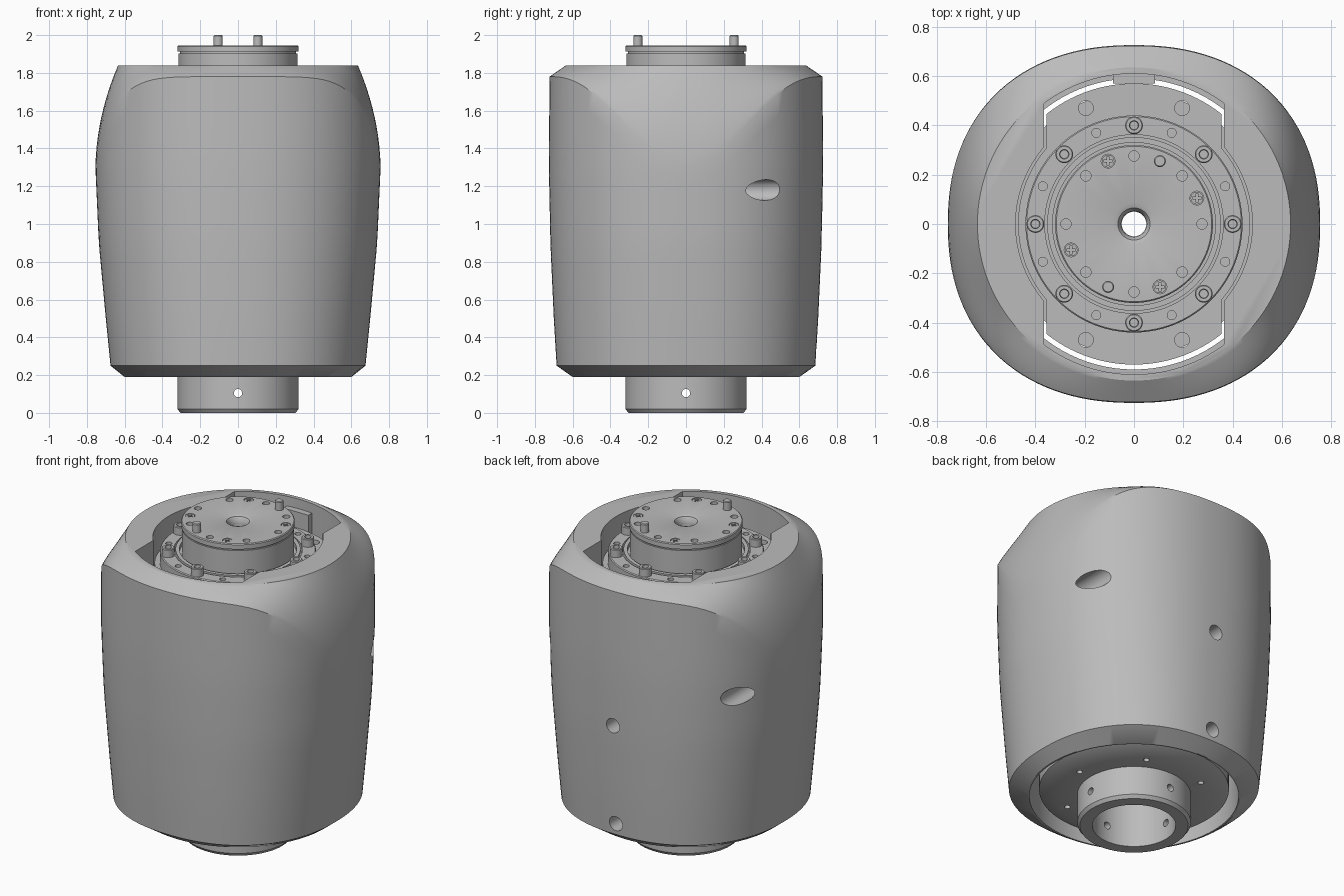
import bpy, bmesh, math
from math import sin, cos, pi, radians
from mathutils import Matrix, Vector

if "Cube" in bpy.data.objects:
    bpy.data.objects.remove(bpy.data.objects["Cube"], do_unlink=True)

grey = bpy.data.materials.new("machined_grey")
grey.use_nodes = True
grey.diffuse_color = (0.5, 0.5, 0.5, 1)
grey.node_tree.nodes["Principled BSDF"].inputs["Base Color"].default_value = (0.5, 0.5, 0.5, 1)


def make(name, bm):
    bmesh.ops.recalc_face_normals(bm, faces=bm.faces)
    mesh = bpy.data.meshes.new(name)
    bm.to_mesh(mesh)
    bm.free()
    mesh.materials.append(grey)
    obj = bpy.data.objects.new(name, mesh)
    bpy.context.collection.objects.link(obj)
    return obj


def activate(obj):
    bpy.ops.object.select_all(action='DESELECT')
    obj.select_set(True)
    bpy.context.view_layer.objects.active = obj


def smooth(obj, angle=30):
    activate(obj)
    bpy.ops.object.shade_smooth_by_angle(angle=radians(angle))


def cut(obj, bm):
    cutter = make("cutter", bm)
    cutter.hide_render = True
    mod = obj.modifiers.new("cut", 'BOOLEAN')
    mod.operation = 'DIFFERENCE'
    mod.solver = 'EXACT'
    mod.object = cutter
    activate(obj)
    bpy.ops.object.modifier_apply(modifier=mod.name)
    bpy.data.objects.remove(cutter, do_unlink=True)


def rod(bm, start, end, radius, sides=24):
    a, b = Vector(start), Vector(end)
    turn = (b - a).to_track_quat('Z', 'Y').to_matrix().to_4x4()
    bmesh.ops.create_cone(bm, cap_ends=True, segments=sides, radius1=radius, radius2=radius,
                          depth=(b - a).length, matrix=Matrix.Translation((a + b) / 2) @ turn)


def rods(spots, z0, z1, radius, bm=None):
    bm = bm or bmesh.new()
    for x, y in spots:
        rod(bm, (x, y, z0), (x, y, z1), radius)
    return bm


def around(radius, count, start=0):
    return [(radius * cos(radians(start) + 2 * pi * i / count),
             radius * sin(radians(start) + 2 * pi * i / count)) for i in range(count)]


def loft(rings, close=False):
    bm = bmesh.new()
    loops = [[bm.verts.new(p) for p in ring] for ring in rings]
    n = len(loops[0])
    for low, high in zip(loops, loops[1:] + loops[:1] if close else loops[1:]):
        for i in range(n):
            j = (i + 1) % n
            bm.faces.new((low[i], low[j], high[j], high[i]))
    if not close:
        bm.faces.new(loops[0][::-1])
        bm.faces.new(loops[-1])
    return bm


def revolve(profile, sides=96, close=True):
    return loft([[(x, y, z) for x, y in around(r, sides)] for r, z in profile], close)


def flatted_disc(inner, outer, flat, z0, z1):
    """Disc of radius outer trimmed by two flats, joined with a smaller full disc."""
    angles = {2 * pi * i / 120 for i in range(120)}
    for r in (inner, outer):
        a = math.acos(flat / r)
        angles |= {a, pi - a, pi + a, 2 * pi - a}
    pts = []
    for a in sorted(angles):
        r = max(inner, min(outer, flat / max(abs(cos(a)), 1e-6)))
        pts.append((r * cos(a), r * sin(a)))
    return loft([[(x, y, z) for x, y in pts] for z in (z0, z1)])


# Housing: squarish oval sections with a creased chamfer up to a round top
SIZES = [(0.25, 0.675, 0.685), (0.5, 0.7, 0.7), (0.9, 0.737, 0.718),
         (1.3, 0.755, 0.726), (1.84, 0.755, 0.722)]
POWER = 2.25
SIDES = 128


def section_radius(a, z):
    for (z0, x0, y0), (z1, x1, y1) in zip(SIZES, SIZES[1:]):
        if z <= z1:
            break
    t = (z - z0) / (z1 - z0)
    w, d = x0 + (x1 - x0) * t, y0 + (y1 - y0) * t
    return (abs(cos(a) / w) ** POWER + abs(sin(a) / d) ** POWER) ** (-1 / POWER)


def housing_point(a, row, lower=12, upper=10):
    crease = 1.3 + 0.48 * (1 - abs(cos(a)) ** 6.5)
    if row <= lower:
        z = 0.25 + (crease - 0.25) * row / lower
        r = section_radius(a, z)
    else:
        t = (row - lower) / upper
        r0, r2, z2 = section_radius(a, crease), 0.635, 1.84
        r1 = (r0 + r2) / 2 + 0.055 * cos(a) ** 2
        r = r0 * (1 - t) ** 2 + 2 * r1 * t * (1 - t) + r2 * t * t
        z = crease + (z2 - crease) * t
    return (r * cos(a), r * sin(a), z)


turns = [2 * pi * i / SIDES for i in range(SIDES)]
rings = [[(0.6 * cos(a), 0.6 * sin(a), 0.19) for a in turns]]
rings += [[housing_point(a, row) for a in turns] for row in range(23)]
housing = make("housing", loft(rings))

# Housing cavity, shaped top opening and drilled holes
cavity = bmesh.new()
rod(cavity, (0, 0, 0), (0, 0, 1.55), 0.59, 96)
cut(housing, cavity)
cut(housing, flatted_disc(0.48, 0.61, 0.365, 1.45, 2))
drills = bmesh.new()
for z in (0.32, 0.94):
    rod(drills, (0, 0.5, z), (0, 0.9, z), 0.045, 32)
for side in (-1, 1):
    rod(drills, (side * 0.64, 0.12, 1.18), (side * 0.64, 0.9, 1.18), 0.055, 32)
cut(housing, drills)
smooth(housing)

# Core: hollow neck, lower flange, drum, screw ring and output hub in one turning
core = make("core", revolve([
    (0.235, 0), (0.305, 0), (0.32, 0.02), (0.32, 0.2), (0.457, 0.2), (0.535, 0.235),
    (0.535, 1.6), (0.44, 1.6), (0.44, 1.755), (0.435, 1.76), (0.362, 1.76), (0.362, 1.72),
    (0.352, 1.72), (0.352, 1.765), (0.33, 1.765), (0.33, 1.74), (0.316, 1.74),
    (0.316, 1.902), (0.308, 1.902), (0.308, 1.912), (0.32, 1.912), (0.32, 1.94),
    (0.315, 1.945), (0.085, 1.945), (0.065, 1.938), (0.053, 1.92), (0.05, 1.9),
    (0.05, 1), (0.235, 1)]))

neck_holes = bmesh.new()
for x, y in around(1, 4):
    rod(neck_holes, (x * 0.2, y * 0.2, 0.105), (x * 0.36, y * 0.36, 0.105), 0.022)
rods(around(0.4, 6), 0.15, 0.26, 0.017, neck_holes)
cut(core, neck_holes)

cross_spots = around(0.276, 4, 22.4)
hub_holes = rods(around(0.276, 8), 1.9, 2, 0.021)
rods(cross_spots, 1.93, 2, 0.028, hub_holes)
rods(around(0.4, 8, 22.5), 1.7, 1.8, 0.018, hub_holes)
cut(core, hub_holes)
smooth(core)

# Mounting plate with flats and four corner holes
plate = make("mounting_plate", flatted_disc(0.47, 0.57, 0.355, 1.59, 1.68))
bore = bmesh.new()
rod(bore, (0, 0, 1.5), (0, 0, 1.8), 0.425, 96)
cut(plate, bore)
cut(plate, rods([(x, y) for x in (-0.195, 0.195) for y in (-0.47, 0.47)], 1.5, 1.8, 0.03))
smooth(plate)

# Locating key between plate and housing
key = bmesh.new()
bmesh.ops.create_cube(key, size=1, matrix=Matrix.Translation((0, 0.59, 1.7))
                      @ Matrix.Diagonal((0.17, 0.04, 0.16, 1)))
make("locating_key", key)

# Socket screws around the ring
for i, (x, y) in enumerate(around(0.4, 8)):
    screw = make(f"socket_screw_{i + 1}", revolve(
        [(0.036, 1.75), (0.036, 1.806), (0.032, 1.81), (0.019, 1.81), (0.017, 1.785)], 24, False))
    screw.location = (x, y, 0)
    smooth(screw)

# Cross-head screws sunk in the hub
for i, (x, y) in enumerate(cross_spots):
    screw = make(f"cross_screw_{i + 1}", rods([(0, 0)], 1.92, 1.943, 0.0255))
    for size in ((0.036, 0.008), (0.008, 0.036)):
        slot = bmesh.new()
        bmesh.ops.create_cube(slot, size=1, matrix=Matrix.Translation((0, 0, 1.945))
                              @ Matrix.Diagonal((*size, 0.02, 1)))
        cut(screw, slot)
    screw.location = (x, y, 0)
    smooth(screw)

# Dowel pins standing on the hub
for i, side in enumerate((-1, 1)):
    pin = make(f"dowel_pin_{i + 1}", revolve(
        [(0.024, 1.93), (0.024, 1.995), (0.02, 2)], 24, False))
    pin.location = (side * 0.105, side * 0.255, 0)
    smooth(pin)
